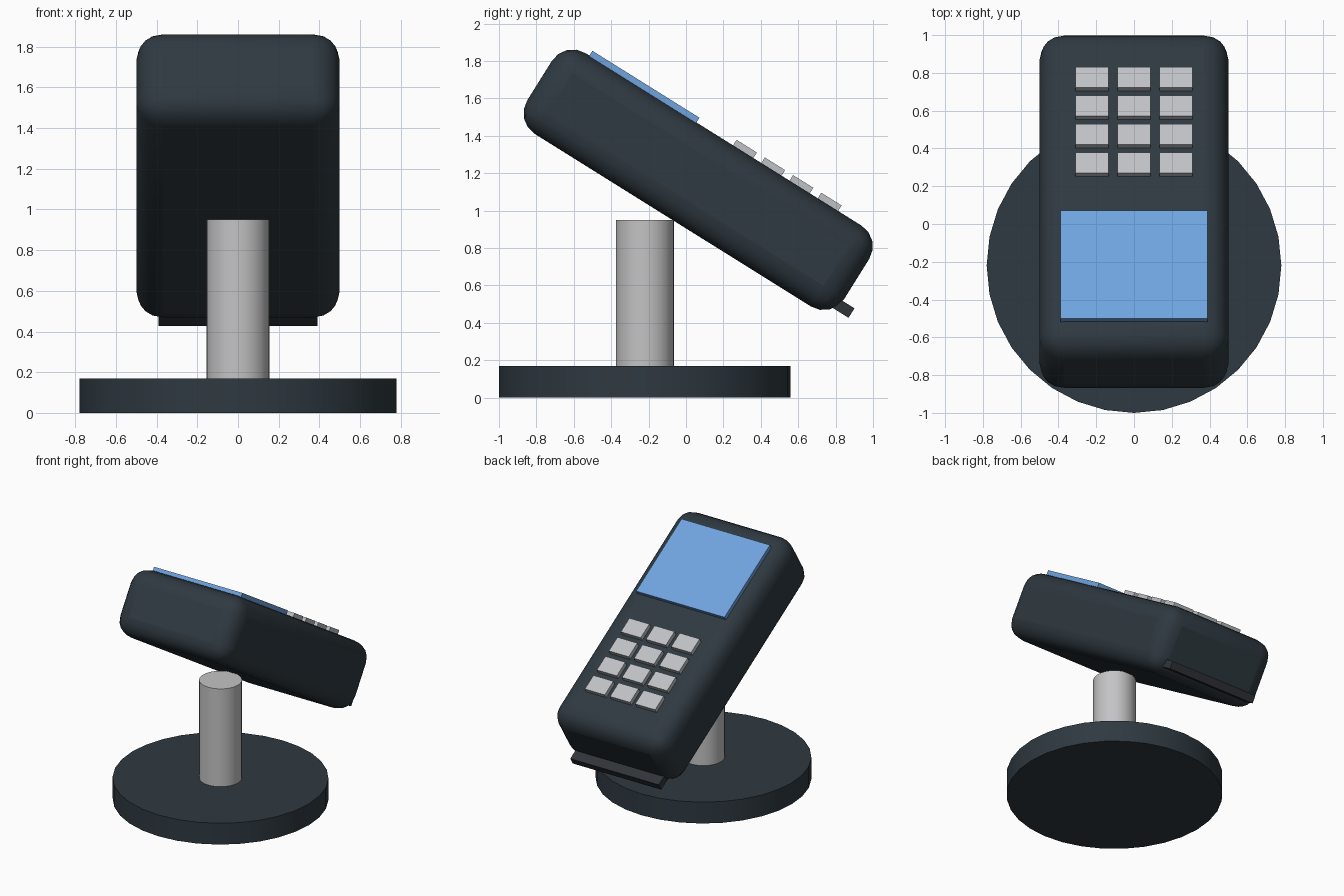
import bpy
from math import radians
from mathutils import Matrix, Vector

cube = bpy.data.objects.get("Cube")
if cube:
    bpy.data.objects.remove(cube, do_unlink=True)


def material(name, rgb):
    mat = bpy.data.materials.new(name)
    mat.use_nodes = True
    mat.diffuse_color = (*rgb, 1)
    mat.node_tree.nodes["Principled BSDF"].inputs["Base Color"].default_value = (*rgb, 1)
    return mat


slate = material("dark slate", (0.028, 0.041, 0.052))
charcoal = material("charcoal", (0.03, 0.034, 0.041))
metal = material("light metal", (0.55, 0.55, 0.56))
key_grey = material("key grey", (0.52, 0.535, 0.56))
blue = material("screen blue", (0.16, 0.37, 0.74))

# Handset frame: local y runs down the sloping face, local z points out of it
TILT = Matrix.Translation((0, 0.065, 1.165)) @ Matrix.Rotation(radians(-32), 4, "X")
FACE = 0.255


def finish(name, mat):
    obj = bpy.context.object
    obj.name = obj.data.name = name
    obj.data.materials.append(mat)
    return obj


def tilted_box(name, mat, low, high):
    """Box between two corners given in the handset frame."""
    low, high = Vector(low), Vector(high)
    bpy.ops.mesh.primitive_cube_add(size=1)
    obj = finish(name, mat)
    obj.data.transform(Matrix.Diagonal((*(high - low), 1)))
    obj.matrix_world = TILT @ Matrix.Translation((low + high) / 2)
    return obj


def upright_cylinder(name, mat, radius, bottom, top):
    bpy.ops.mesh.primitive_cylinder_add(
        vertices=32, radius=radius, depth=top - bottom,
        location=(0, -0.22, (bottom + top) / 2))
    obj = finish(name, mat)
    bpy.ops.object.shade_smooth_by_angle(angle=radians(30))
    return obj


# Stand
upright_cylinder("base", slate, 0.78, 0, 0.17)
upright_cylinder("post", metal, 0.155, 0.16, 0.95)

# Rounded handset body
body = tilted_box("body", slate, (-0.5, -1, -FACE), (0.5, 1, FACE))
bevel = body.modifiers.new("rounded edges", "BEVEL")
bevel.width = 0.13
bevel.segments = 4
bpy.ops.object.shade_smooth_by_angle(angle=radians(40))

# Screen and card slot lip
tilted_box("screen", blue, (-0.39, -0.845, FACE - 0.01), (0.39, -0.17, FACE + 0.03))
tilted_box("card_slot", charcoal, (-0.39, 0.9, -0.2), (0.39, 1.073, -0.14))

# Keypad
for row in range(4):
    for col in range(3):
        x = (col - 1) * 0.222
        y = 0.125 + row * 0.178
        tilted_box(f"key_{row + 1}_{col + 1}", key_grey,
                   (x - 0.088, y - 0.064, FACE - 0.01),
                   (x + 0.088, y + 0.064, FACE + 0.035))
